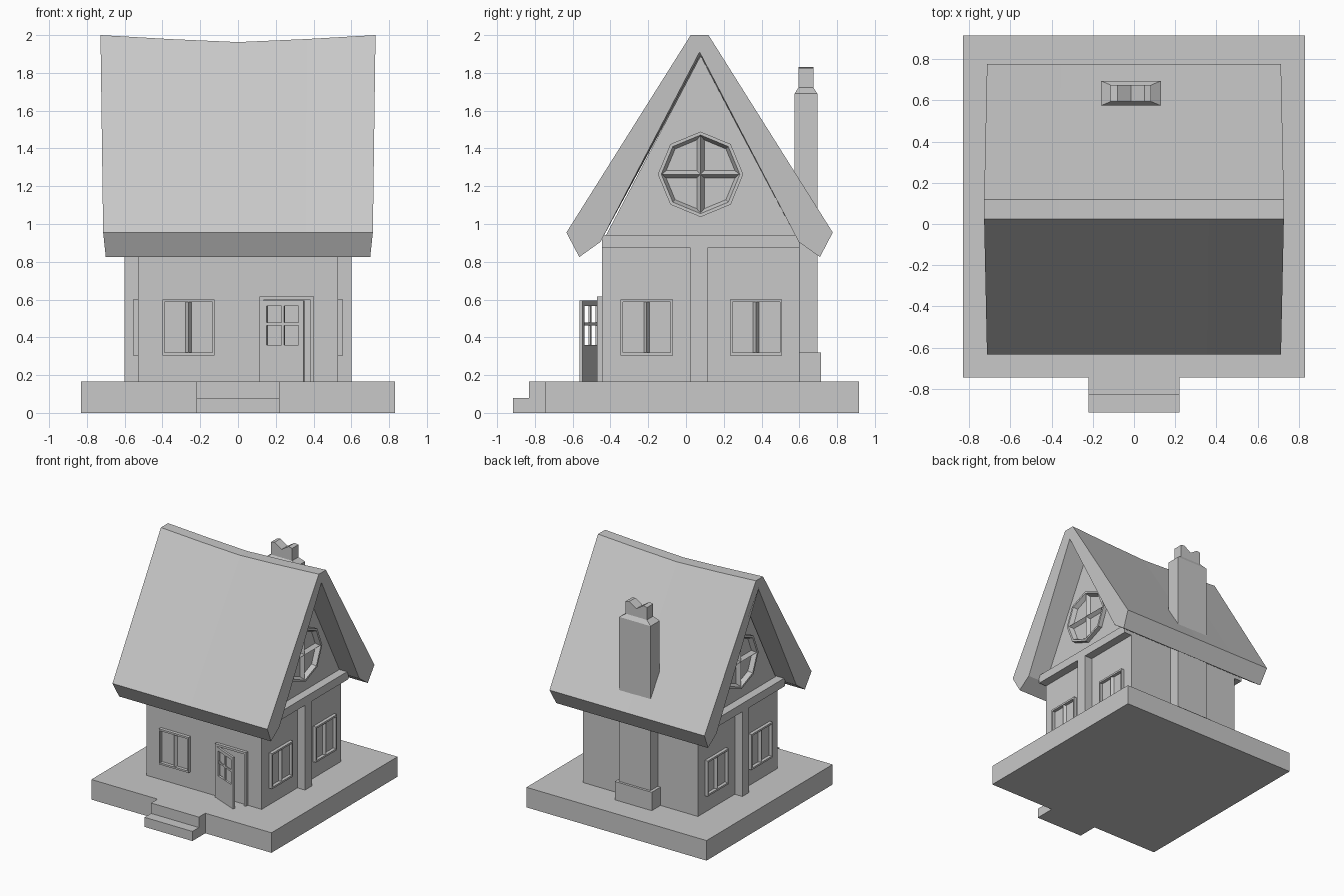
import bpy, bmesh, math
from mathutils import Matrix, Vector

if "Cube" in bpy.data.objects:
    bpy.data.objects.remove(bpy.data.objects["Cube"])

GREY = bpy.data.materials.new("plain grey")
GREY.diffuse_color = (0.58, 0.58, 0.58, 1)
GREY.use_nodes = True
GREY.node_tree.nodes["Principled BSDF"].inputs["Base Color"].default_value = GREY.diffuse_color
YC = 0.077          # ridge line of the house in y


def make(name, parts, matrix=None):
    """parts: list of (rings, closed); every ring is a loop of 3D points."""
    bm = bmesh.new()
    for rings, closed in parts:
        vs = [[bm.verts.new(p) for p in r] for r in rings]
        n = len(vs[0])
        pairs = list(zip(vs, vs[1:]))
        if closed:
            pairs.append((vs[-1], vs[0]))
        else:
            bm.faces.new(vs[0])
            bm.faces.new(vs[-1])
        for a, b in pairs:
            for i in range(n):
                j = (i + 1) % n
                bm.faces.new((a[i], a[j], b[j], b[i]))
    bmesh.ops.recalc_face_normals(bm, faces=bm.faces)
    me = bpy.data.meshes.new(name)
    bm.to_mesh(me)
    bm.free()
    me.materials.append(GREY)
    ob = bpy.data.objects.new(name, me)
    bpy.context.collection.objects.link(ob)
    if matrix:
        ob.matrix_world = matrix
    return ob


def rect(x0, x1, y0, y1, z):
    return [(x0, y0, z), (x1, y0, z), (x1, y1, z), (x0, y1, z)]


def box(x0, x1, y0, y1, z0, z1):
    return ([rect(x0, x1, y0, y1, z0), rect(x0, x1, y0, y1, z1)], False)


def upright(u0, u1, v0, v1, y):
    return [(u0, y, v0), (u1, y, v0), (u1, y, v1), (u0, y, v1)]


def frame(outer, inner, depth):
    """Rectangular frame standing out towards -y; rects are u0,u1,v0,v1."""
    return ([upright(*outer, 0), upright(*outer, -depth),
             upright(*inner, -depth), upright(*inner, 0)], True)


def bar(half, length, w, d, vertical):
    """Triangular glazing bar centred on the origin."""
    prof = [(-w, 0), (0, -d), (w, 0)]
    if vertical:
        return ([[(a, b, s) for a, b in prof] for s in (-half, length)], False)
    return ([[(s, b, a) for a, b in prof] for s in (-half, length)], False)


def place(x, y, z, deg=0):
    return Matrix.Translation((x, y, z)) @ Matrix.Rotation(math.radians(deg), 4, 'Z')


# Ground slab and steps
make("base_slab", [box(-0.83, 0.83, -0.745, 0.915, 0, 0.167)])
make("upper_step", [box(-0.22, 0.22, -0.83, -0.74, 0, 0.167)])
make("lower_step", [box(-0.22, 0.22, -0.915, -0.82, 0, 0.08)])

# House body with gables
gable = [(-0.445, 0.16), (0.60, 0.16), (0.60, 0.90), (YC, 1.89), (-0.445, 0.90)]
make("walls", [([[(x, y, z) for y, z in gable] for x in (-0.53, 0.53)], False)])

# Sagging, overhanging roof: half profile (y offset, z, sag, end x)
HALF = [(0.047, 2.0, 0.037, 0.728), (0.705, 0.955, 0, 0.714),
        (0.637, 0.825, 0, 0.70), (0.525, 0.905, 0, 0.70)]
APEX = (0, 1.91, 0.037, 0.72)
prof = HALF + [APEX] + [(-y, z, s, x) for y, z, s, x in reversed(HALF)]
rings = []
for t in (-1, -0.5, 0, 0.5, 1):
    k = 1 - abs(t) ** 1.2
    rings.append([(x * t, YC - 0.005 + y, z - s * k) for y, z, s, x in prof])
make("roof", [(rings, False)])

# Side timbers: post between the windows and beam under the gable
for side, s in (("right", 1), ("left", -1)):
    xs = sorted((0.50 * s, 0.60 * s))
    make(side + "_post", [box(*xs, 0.025, 0.115, 0.16, 0.88)])
    make(side + "_beam", [box(*xs, -0.445, 0.60, 0.873, 0.942)])

# Square windows, front and both sides
window = [frame((-0.138, 0.138, -0.148, 0.148), (-0.126, 0.126, -0.133, 0.133), 0.027),
          bar(0.135, 0.135, 0.015, 0.022, True)]
make("front_window", window, place(-0.262, -0.445, 0.453))
for y, tag in ((-0.208, "front"), (0.371, "back")):
    make("right_window_" + tag, window, place(0.53, y, 0.453, 90))
    make("left_window_" + tag, window, place(-0.53, y, 0.453, -90))


# Octagonal gable windows
def octagon(r, y):
    return [(r * math.sin(i * math.pi / 4), y, r * math.cos(i * math.pi / 4))
            for i in range(8)]


round_window = [([octagon(0.226, 0), octagon(0.226, -0.035),
                  octagon(0.208, -0.035), octagon(0.19, 0)], True),
                bar(0.20, 0.20, 0.02, 0.03, True),
                bar(0.20, 0.20, 0.02, 0.03, False)]
make("right_gable_window", round_window, place(0.53, YC, 1.263, 90))
make("left_gable_window", round_window, place(-0.53, YC, 1.263, -90))

# Door frame (two posts and a lintel) and the door standing ajar
make("door_frame", [box(0.115, 0.135, -0.47, -0.44, 0.16, 0.615),
                    box(0.383, 0.402, -0.47, -0.44, 0.16, 0.615),
                    box(0.115, 0.402, -0.47, -0.44, 0.597, 0.615)])
outer, inner = (0, 0.235, 0.167, 0.595), (0.022, 0.208, 0.36, 0.567)
leaf = [frame(outer, inner, 0.018),
        box(0.107, 0.123, -0.014, -0.004, 0.355, 0.57),
        box(0.02, 0.21, -0.014, -0.004, 0.463, 0.479)]
make("door", leaf, place(0.137, -0.455, 0, -23))

# Chimney on the back wall: footing, tapered stack and notched pot
make("chimney_footing", [box(-0.185, 0.155, 0.58, 0.715, 0.16, 0.32)])
make("chimney_stack", [([rect(-0.16, 0.13, 0.575, 0.695, 0.16),
                         rect(-0.16, 0.13, 0.575, 0.695, 1.69),
                         rect(-0.113, 0.083, 0.595, 0.675, 1.722)], False)])
pot = [(-0.113, 1.71), (0.083, 1.71), (0.083, 1.825), (0.05, 1.832),
       (-0.015, 1.79), (-0.08, 1.832), (-0.113, 1.825)]
make("chimney_pot", [([[(x, y, z) for x, z in pot] for y in (0.595, 0.675)], False)])
